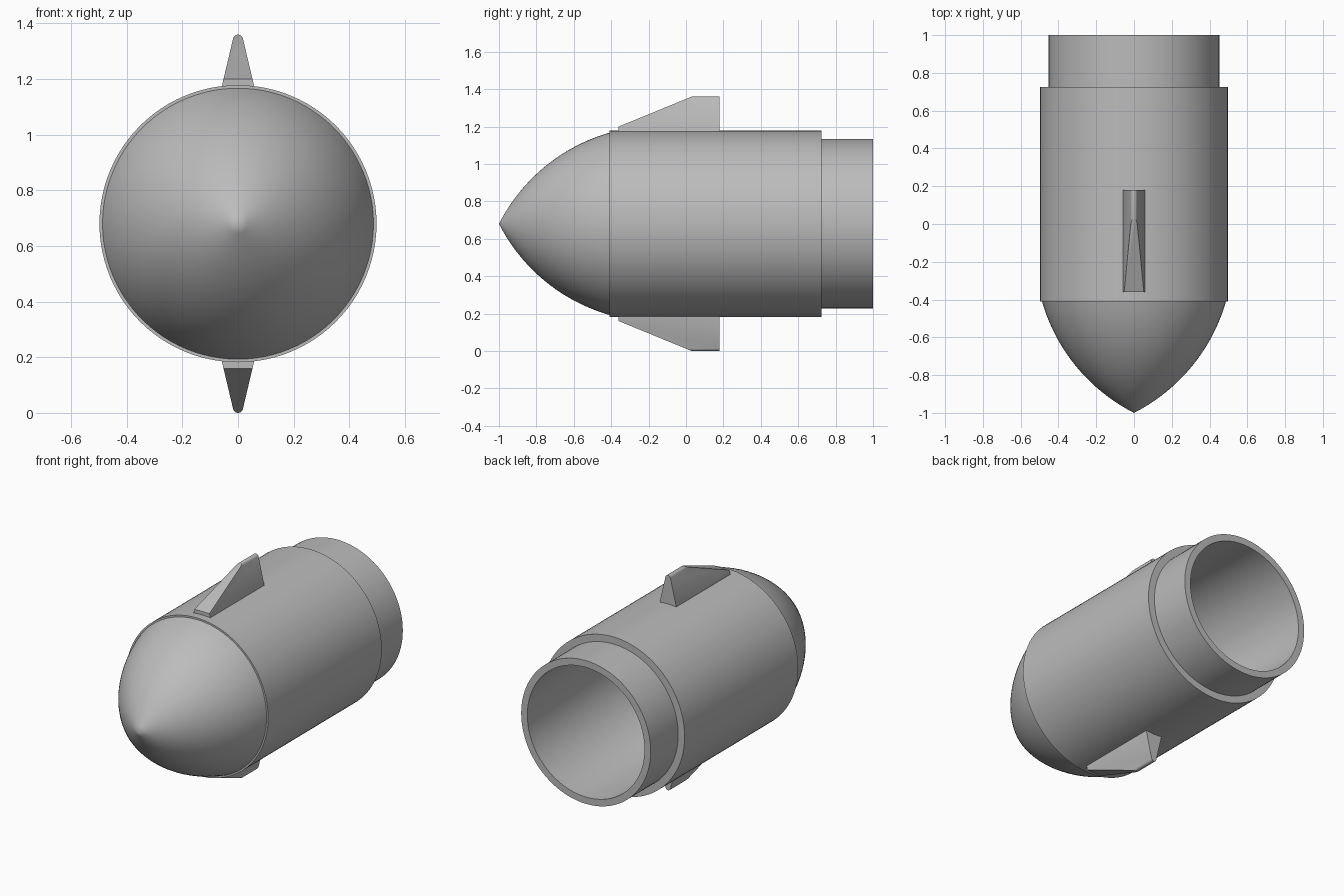
import bpy, bmesh, math
from mathutils import Vector, Matrix

cube = bpy.data.objects.get("Cube")
if cube:
    bpy.data.objects.remove(cube, do_unlink=True)

AXIS_Z = 0.68
SHOULDER = -0.41

grey = bpy.data.materials.new("plain grey")
grey.use_nodes = True
COLOUR = (0.5, 0.5, 0.5, 1)
grey.diffuse_color = COLOUR
grey.node_tree.nodes["Principled BSDF"].inputs["Base Color"].default_value = COLOUR


def finish(bm, name):
    bmesh.ops.recalc_face_normals(bm, faces=bm.faces[:])
    mesh = bpy.data.meshes.new(name)
    bm.to_mesh(mesh)
    bm.free()
    mesh.materials.append(grey)
    obj = bpy.data.objects.new(name, mesh)
    bpy.context.collection.objects.link(obj)
    obj.location.z = AXIS_Z
    bpy.ops.object.select_all(action='DESELECT')
    obj.select_set(True)
    bpy.context.view_layer.objects.active = obj
    bpy.ops.object.shade_smooth_by_angle(angle=math.radians(28))
    return obj


def nose_arc(tip_y, radius, steps=20):
    """Pointed arc from the tip on the axis to the shoulder, as (y, r)."""
    length = SHOULDER - tip_y
    chord = math.atan2(radius, length)
    half = math.radians(23.5)
    rho = math.hypot(length, radius) / (2 * math.sin(half))
    points = []
    for i in range(steps + 1):
        a = chord + half - 2 * half * i / steps
        start = chord + half
        points.append((tip_y + rho * (math.sin(start) - math.sin(a)),
                       rho * (math.cos(a) - math.cos(start))))
    return points


def lathe(name, profile, segments=96):
    bm = bmesh.new()
    verts = [bm.verts.new((r, y, 0)) for y, r in profile]
    edges = [bm.edges.new(pair) for pair in zip(verts, verts[1:])]
    bmesh.ops.spin(bm, geom=verts + edges, cent=(0, 0, 0), axis=(0, 1, 0),
                   angle=math.tau, steps=segments, use_duplicate=False)
    bmesh.ops.remove_doubles(bm, verts=bm.verts[:], dist=0.0001)
    return finish(bm, name)


# Hollow shell: nose, stepped body, rear collar, then the bore back to the front
outer = nose_arc(-1, 0.487)
steps = [(SHOULDER, 0.498), (0.725, 0.498), (0.725, 0.453), (1, 0.453), (1, 0.41)]
bore = nose_arc(-0.88, 0.41)[::-1]
lathe("hollow_body", outer + steps + bore)


# Tapered fin with a rounded crest and a sloping leading edge
def fin(name, turn):
    bm = bmesh.new()
    crest = 0.018
    section = [(-0.058, 0.47), (-0.058, 0.495)]
    for i in range(9):
        a = math.radians(165 - 150 * i / 8)
        section.append((crest * math.cos(a), 0.662 + crest * math.sin(a)))
    section += [(0.058, 0.495), (0.058, 0.47)]
    face = bm.faces.new([bm.verts.new((x, -0.36, z)) for x, z in section])
    moved = bmesh.ops.extrude_face_region(bm, geom=[face])["geom"]
    bmesh.ops.translate(bm, vec=(0, 0.54, 0),
                        verts=[v for v in moved if isinstance(v, bmesh.types.BMVert)])
    slope = Vector((0, -0.16, 0.39)).normalized()
    cut = bmesh.ops.bisect_plane(bm, geom=bm.verts[:] + bm.edges[:] + bm.faces[:],
                                 plane_co=(0, -0.36, 0.52), plane_no=slope,
                                 clear_outer=True)["geom_cut"]
    bmesh.ops.holes_fill(bm, edges=[e for e in cut if isinstance(e, bmesh.types.BMEdge)])
    bmesh.ops.transform(bm, matrix=Matrix.Rotation(turn, 4, 'Y'), verts=bm.verts[:])
    return finish(bm, name)


fin("top_fin", 0)
fin("bottom_fin", math.pi)
